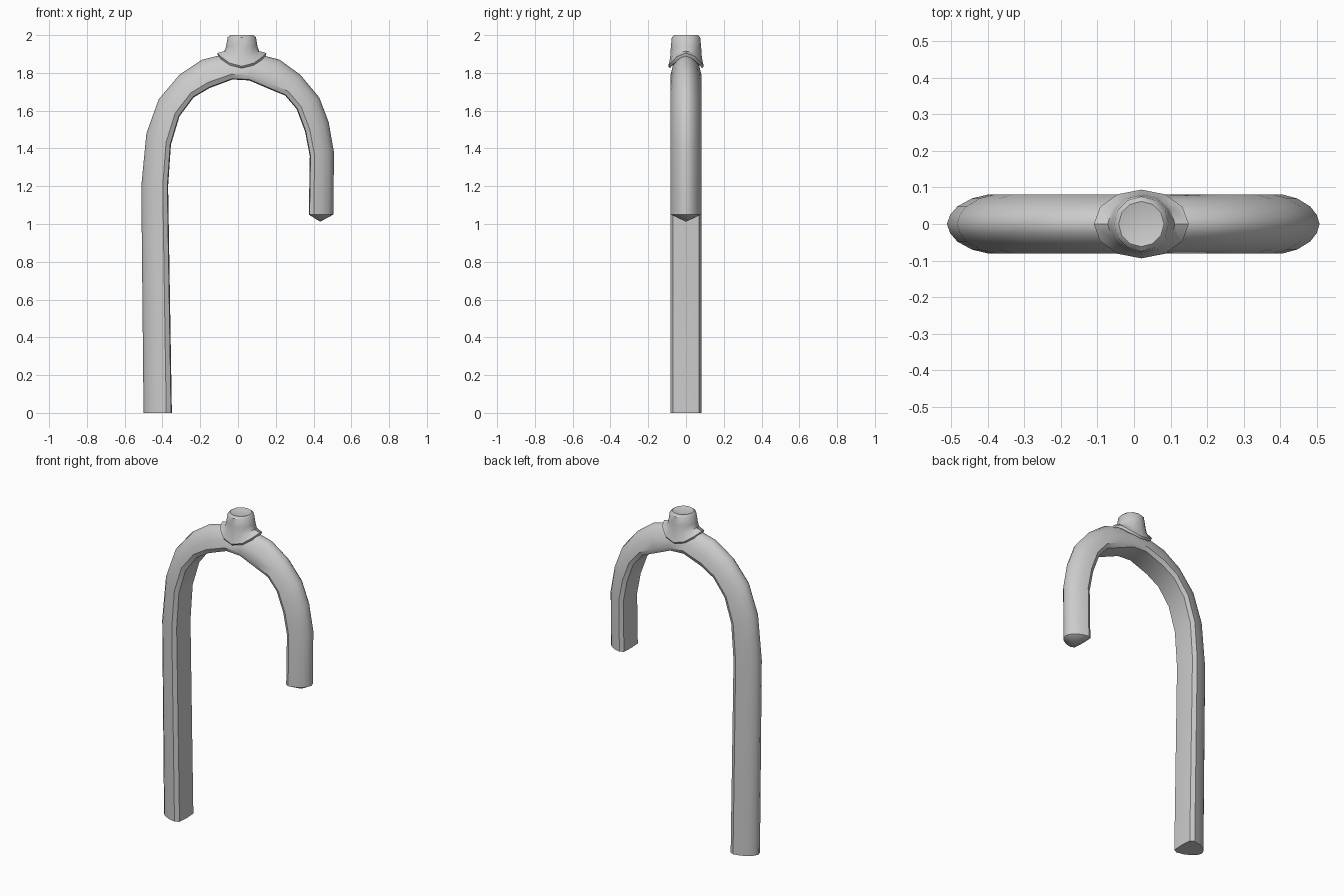
import bpy
import math

if "Cube" in bpy.data.objects:
    bpy.data.objects.remove(bpy.data.objects["Cube"])

grey = bpy.data.materials.new("plain grey")
grey.diffuse_color = (0.6, 0.6, 0.6, 1)
grey.use_nodes = True
grey.node_tree.nodes["Principled BSDF"].inputs["Base Color"].default_value = grey.diffuse_color


def loft(name, rings, start=None, end=None, angle=40):
    """Skin a list of closed rings; a cap is a fan to a point or one flat face."""
    n = len(rings[0])
    verts = [p for ring in rings for p in ring]
    faces = []
    for r in range(len(rings) - 1):
        for i in range(n):
            j = (i + 1) % n
            faces.append((r * n + i, r * n + j, (r + 1) * n + j, (r + 1) * n + i))
    last = (len(rings) - 1) * n
    for base, tip, flip in ((0, start, True), (last, end, False)):
        loop = [base + i for i in range(n)]
        if flip:
            loop.reverse()
        if tip:
            verts.append(tip)
            faces += [(loop[i], loop[(i + 1) % n], len(verts) - 1) for i in range(n)]
        else:
            faces.append(tuple(loop))
    mesh = bpy.data.meshes.new(name)
    mesh.from_pydata(verts, [], faces)
    mesh.materials.append(grey)
    obj = bpy.data.objects.new(name, mesh)
    bpy.context.collection.objects.link(obj)
    bpy.ops.object.select_all(action='DESELECT')
    obj.select_set(True)
    bpy.context.view_layer.objects.active = obj
    # consistent outward normals
    bpy.ops.object.mode_set(mode='EDIT')
    bpy.ops.mesh.select_all(action='SELECT')
    bpy.ops.mesh.normals_make_consistent(inside=False)
    bpy.ops.object.mode_set(mode='OBJECT')
    bpy.ops.object.shade_smooth_by_angle(angle=math.radians(angle))
    return obj


# Hooked tube: outer and inner bend points (x, z, x, z) along its length
bend = [(-.5, 0, -.35, 0), (-.512, 1.2, -.37, 1.2), (-.485, 1.48, -.355, 1.42),
        (-.42, 1.66, -.31, 1.57), (-.31, 1.79, -.235, 1.67), (-.19, 1.87, -.15, 1.72),
        (-.05, 1.905, -.03, 1.765), (.08, 1.905, .06, 1.76), (.22, 1.87, .16, 1.717),
        (.33, 1.79, .25, 1.68), (.43, 1.67, .31, 1.61), (.48, 1.54, .355, 1.49),
        (.508, 1.38, .38, 1.36), (.505, 1.05, .375, 1.05)]
# D-shaped section: (fraction from outer to inner side, y)
half = [(.06, .025), (.2, .048), (.48, .07), (.8, .081), (.97, .068)]
section = [(0, 0)] + half + [(1, 0)] + [(t, -y) for t, y in reversed(half)]
tube = [[(ox + (ix - ox) * t, y, oz + (iz - oz) * t) for t, y in section]
        for ox, oz, ix, iz in bend]
loft("hooked_tube", tube, end=(.435, 0, 1.012))


# Saddle collar: flared base that drapes over the tube, narrowing to a round stub
def collar_ring(rx, ry, z, drop=0.0, sides=12):
    ring = []
    for i in range(sides):
        a = 2 * math.pi * i / sides
        ring.append((.02 + rx * math.cos(a), ry * math.sin(a),
                     z - drop * math.sin(a) ** 2))
    return ring


collar = [collar_ring(.125, .085, 1.885, .06), collar_ring(.13, .094, 1.905, .07),
          collar_ring(.092, .084, 1.915, .035), collar_ring(.083, .08, 1.94),
          collar_ring(.075, .075, 1.988), collar_ring(.062, .062, 2.0)]
loft("collar", collar, end=(.02, 0, 1.985))
